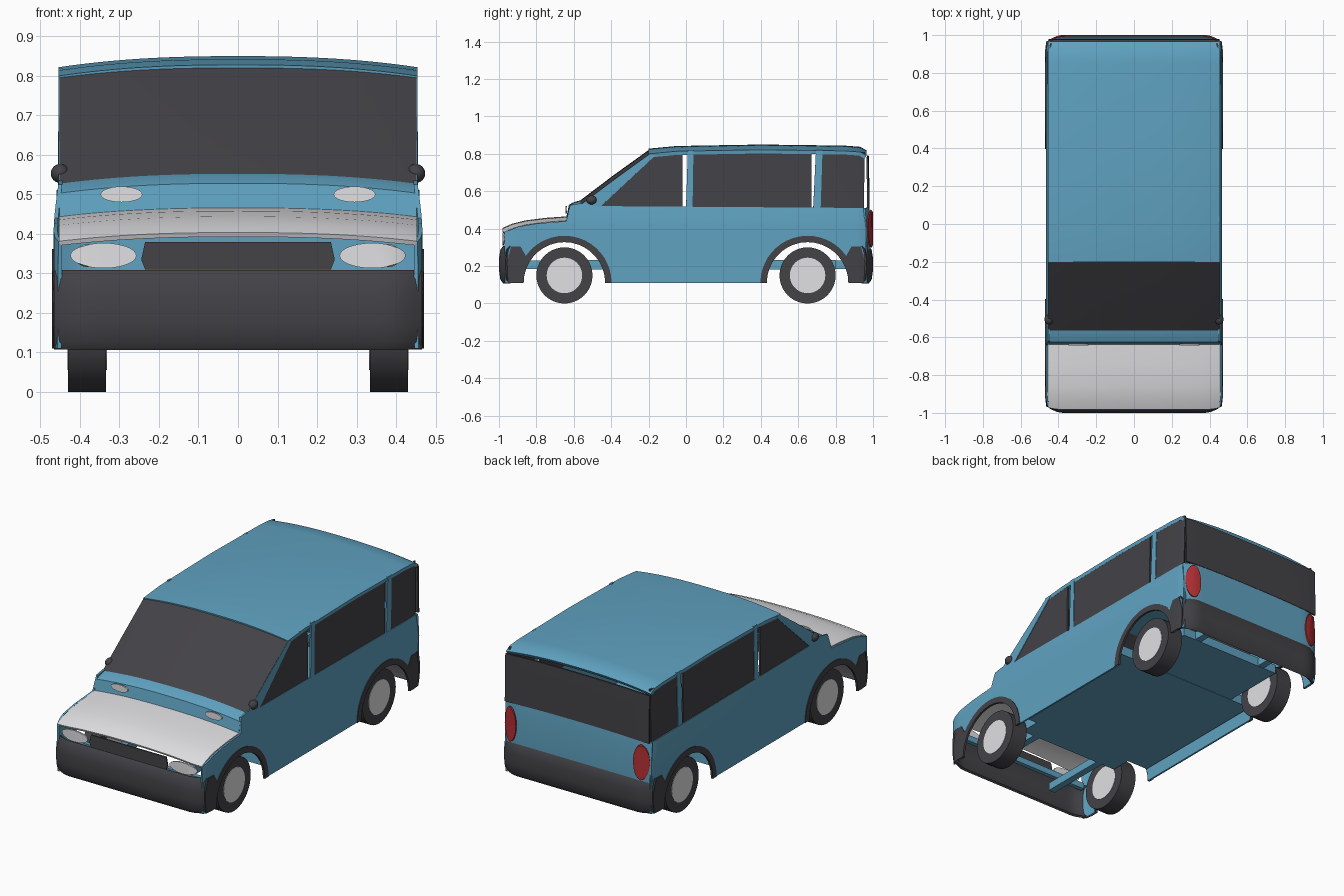
import bpy, bmesh, math
from mathutils import Vector

cube = bpy.data.objects.get("Cube")
if cube:
    bpy.data.objects.remove(cube, do_unlink=True)


def material(name, rgb):
    m = bpy.data.materials.new(name)
    m.use_nodes = True
    m.diffuse_color = (*rgb, 1)
    bsdf = m.node_tree.nodes["Principled BSDF"]
    bsdf.inputs["Base Color"].default_value = (*rgb, 1)
    bsdf.inputs["Roughness"].default_value = 0.6
    return m


BLUE = material("blue paint", (0.115, 0.36, 0.53))
DARK = material("dark trim", (0.056, 0.054, 0.062))
PALE = material("pale grey", (0.75, 0.75, 0.77))
RED = material("red lens", (0.45, 0.03, 0.035))
parts = []


def finish(name, bm, mat, thick=0):
    mesh = bpy.data.meshes.new(name)
    bm.to_mesh(mesh)
    bm.free()
    mesh.materials.append(mat)
    ob = bpy.data.objects.new(name, mesh)
    bpy.context.collection.objects.link(ob)
    if thick:
        mod = ob.modifiers.new("Solidify", "SOLIDIFY")
        mod.thickness, mod.offset = thick, 0
    parts.append(ob)


def sheet(name, pts, place, mat, thick=0.01, cuts_u=(), cuts_v=()):
    """Flat outline cut along both axes, then bent into place."""
    bm = bmesh.new()
    bm.faces.new([bm.verts.new((u, v, 0)) for u, v in pts])
    bm.normal_update()
    bmesh.ops.triangulate(bm, faces=bm.faces[:], ngon_method="EAR_CLIP")
    for axis, cuts in enumerate((cuts_u, cuts_v)):
        for c in cuts:
            p = Vector((0, 0, 0))
            p[axis] = c
            n = Vector((0, 0, 0))
            n[axis] = 1
            geom = bm.verts[:] + bm.edges[:] + bm.faces[:]
            bmesh.ops.bisect_plane(bm, geom=geom, plane_co=p, plane_no=n)
    for v in bm.verts:
        v.co = place(v.co.x, v.co.y)
    finish(name, bm, mat, thick)


def side_x(y, z):
    """Half width of the body, bulging below the belt and tucked in at the ends."""
    t = min(1, max(0, (0.53 - z) / 0.14))
    end = max(0, (abs(y) - 0.91) / 0.06)
    return 0.449 + 0.013 * math.sin(t * math.pi / 2) - 0.012 * end * end


def side_pair(name, pts, mat, out=0.0, thick=0.01):
    for label, s in (("left", 1), ("right", -1)):
        sheet(f"{label}_{name}", pts,
              lambda y, z: (s * (side_x(y, z) + out), y, z), mat, thick,
              (-0.94, -0.91, 0.91, 0.94), (0.39, 0.42, 0.45, 0.48, 0.51))


def bend(x):
    return 0.035 * max(0, (abs(x) - 0.38) / 0.083) ** 1.7


def crowned(name, profile, half, crown, mat, thick=0.01, wrap=0.0):
    """Sweep a (y, z) profile across the car with a crown and curved-back ends."""
    bm = bmesh.new()
    n = 32
    rows = []
    for y, z in profile:
        row = []
        for i in range(n + 1):
            x = half * (2 * i / n - 1)
            drop = crown * abs(x / half) ** 2.4
            row.append(bm.verts.new((x, y - math.copysign(wrap * bend(x), y), z - drop)))
        rows.append(row)
    for a, b in zip(rows, rows[1:]):
        for i in range(n):
            bm.faces.new((a[i], a[i + 1], b[i + 1], b[i]))
    finish(name, bm, mat, thick)


def end_plate(name, pts, y0, mat):
    """Thin plate following the curved nose or tail."""
    sheet(name, pts, lambda x, z: (x, y0 - math.copysign(bend(x), y0), z), mat, 0.008,
          (-0.43, -0.41, -0.38, 0.38, 0.41, 0.43))


def ellipse(cx, cz, rx, rz, n=28):
    return [(cx + rx * math.cos(2 * math.pi * i / n),
             cz + rz * math.sin(2 * math.pi * i / n)) for i in range(n)]


def arc(cy, r, a0, a1, n=18):
    return [(cy + r * math.cos(math.radians(a0 + (a1 - a0) * i / n)),
             0.11 + r * math.sin(math.radians(a0 + (a1 - a0) * i / n))) for i in range(n + 1)]


def box(name, x0, x1, y0, y1, z0, z1, mat):
    bm = bmesh.new()
    bmesh.ops.create_cube(bm, size=1)
    for v in bm.verts:
        v.co = ((x0 + x1) / 2 + v.co.x * (x1 - x0), (y0 + y1) / 2 + v.co.y * (y1 - y0),
                (z0 + z1) / 2 + v.co.z * (z1 - z0))
    finish(name, bm, mat)


def disc(name, x, y, z, r, depth, mat):
    bm = bmesh.new()
    bmesh.ops.create_cone(bm, cap_ends=True, segments=40, radius1=r, radius2=r, depth=depth)
    for v in bm.verts:
        v.co = (x + v.co.z, y + v.co.x, z + v.co.y)
    finish(name, bm, mat)


# Body sides with wheel openings
WHEEL_Y = 0.65
body = arc(-WHEEL_Y, 0.225, 0, 180)
body += [(-0.965, 0.11), (-0.97, 0.38), (-0.9, 0.41), (-0.8, 0.427), (-0.64, 0.44),
         (-0.62, 0.525), (-0.56, 0.535), (-0.45, 0.52), (0.955, 0.51), (0.97, 0.3), (0.965, 0.11)]
body += arc(WHEEL_Y, 0.225, 0, 180)
side_pair("body_side", body, BLUE)

# Wheel arch trims
trim = arc(-WHEEL_Y, 0.218, 0, 180)
trim += [(-0.95, 0.11), (-0.955, 0.22), (-0.935, 0.305), (-0.885, 0.305)]
trim += arc(-WHEEL_Y, 0.252, 145, 0)
side_pair("front_arch_trim", trim, DARK, 0.003, 0.012)
side_pair("rear_arch_trim", [(-y, z) for y, z in reversed(trim)], DARK, 0.003, 0.012)

# Side windows and pillars
side_pair("front_window", [(-0.46, 0.52), (-0.18, 0.795), (-0.1, 0.81), (-0.02, 0.815), (-0.02, 0.515)], DARK, -0.003)
side_pair("middle_window", [(0.035, 0.515), (0.035, 0.815), (0.67, 0.815), (0.67, 0.51)], DARK, -0.003)
side_pair("rear_side_window", [(0.715, 0.51), (0.725, 0.815), (0.955, 0.81), (0.95, 0.51)], DARK, -0.003)
side_pair("windshield_pillar", [(-0.56, 0.53), (-0.2, 0.795), (-0.16, 0.795), (-0.46, 0.515)], BLUE)
side_pair("centre_pillar", [(0.0, 0.51), (0.01, 0.82), (0.04, 0.82), (0.035, 0.51)], BLUE)
side_pair("rear_pillar", [(0.68, 0.51), (0.695, 0.82), (0.73, 0.82), (0.72, 0.51)], BLUE)

# Roof, windshield, cowl and hood
crowned("roof", [(-0.2, 0.818), (-0.05, 0.832), (0.4, 0.84), (0.85, 0.834), (0.93, 0.828), (0.96, 0.81)],
        0.453, 0.028, BLUE, 0.02)
crowned("windshield", [(-0.565, 0.545), (-0.38, 0.685), (-0.192, 0.82)], 0.452, 0.025, DARK)
crowned("cowl", [(-0.635, 0.46), (-0.622, 0.525), (-0.6, 0.536), (-0.56, 0.548)], 0.452, 0.025, BLUE)
crowned("hood", [(-0.98, 0.398), (-0.93, 0.42), (-0.86, 0.438), (-0.75, 0.452), (-0.635, 0.46)],
        0.452, 0.022, PALE, 0.012, 0.35)

# Bumpers, tailgate and rear window
bumper = [(0.972, 0.305), (0.987, 0.285), (0.994, 0.24), (0.994, 0.18), (0.987, 0.13), (0.972, 0.11)]
crowned("rear_bumper", bumper, 0.463, 0, DARK, 0.012, 1)
crowned("front_bumper", [(-y, z) for y, z in bumper], 0.463, 0, DARK, 0.012, 1)
crowned("tailgate", [(0.982, 0.295), (0.985, 0.4), (0.975, 0.522)], 0.458, 0.012, BLUE, 0.01, 0.7)
crowned("rear_window", [(0.977, 0.522), (0.975, 0.66), (0.972, 0.792)], 0.452, 0.01, DARK, 0.01, 0.12)

# Grille and lamps
end_plate("grille", [(-0.235, 0.31), (0.235, 0.31), (0.245, 0.335), (0.235, 0.38),
                     (-0.235, 0.38), (-0.245, 0.335)], -0.978, DARK)
for label, s in (("left", 1), ("right", -1)):
    end_plate(f"{label}_headlight", ellipse(s * 0.34, 0.345, 0.083, 0.032), -0.978, PALE)
    end_plate(f"{label}_indicator", ellipse(s * 0.295, 0.5, 0.053, 0.02), -0.64, PALE)
    end_plate(f"{label}_tail_light", ellipse(s * 0.41, 0.4, 0.042, 0.098), 0.996, RED)

    # Door mirror
    bm = bmesh.new()
    bmesh.ops.create_uvsphere(bm, u_segments=20, v_segments=12, radius=1)
    for v in bm.verts:
        v.co = (s * 0.45 + v.co.x * 0.024, -0.505 + v.co.y * 0.028, 0.553 + v.co.z * 0.024)
    finish(f"{label}_mirror", bm, DARK)

    # Wheels and chassis rails
    for end, y in (("front", -WHEEL_Y), ("rear", WHEEL_Y)):
        disc(f"{label}_{end}_tire", s * 0.382, y, 0.15, 0.15, 0.096, DARK)
        disc(f"{label}_{end}_hub", s * 0.382, y, 0.15, 0.095, 0.1, PALE)
    box(f"{label}_rail", s * 0.22 - 0.02, s * 0.22 + 0.02, -0.95, 0.95, 0.185, 0.23, BLUE)

# Floor and nose crossbar
box("floor", -0.45, 0.45, -0.43, 0.43, 0.18, 0.235, BLUE)
box("floor_ends", -0.32, 0.32, -0.55, 0.8, 0.182, 0.233, BLUE)
box("nose_crossbar", -0.43, 0.43, -0.955, -0.93, 0.27, 0.305, BLUE)

# Bake thickness, fix normals, smooth with sharp edges kept
bpy.ops.object.select_all(action="DESELECT")
for ob in parts:
    ob.select_set(True)
bpy.context.view_layer.objects.active = parts[0]
bpy.ops.object.convert(target="MESH")
for ob in parts:
    bm = bmesh.new()
    bm.from_mesh(ob.data)
    bmesh.ops.recalc_face_normals(bm, faces=bm.faces[:])
    bm.to_mesh(ob.data)
    bm.free()
bpy.ops.object.shade_smooth_by_angle(angle=math.radians(35))
